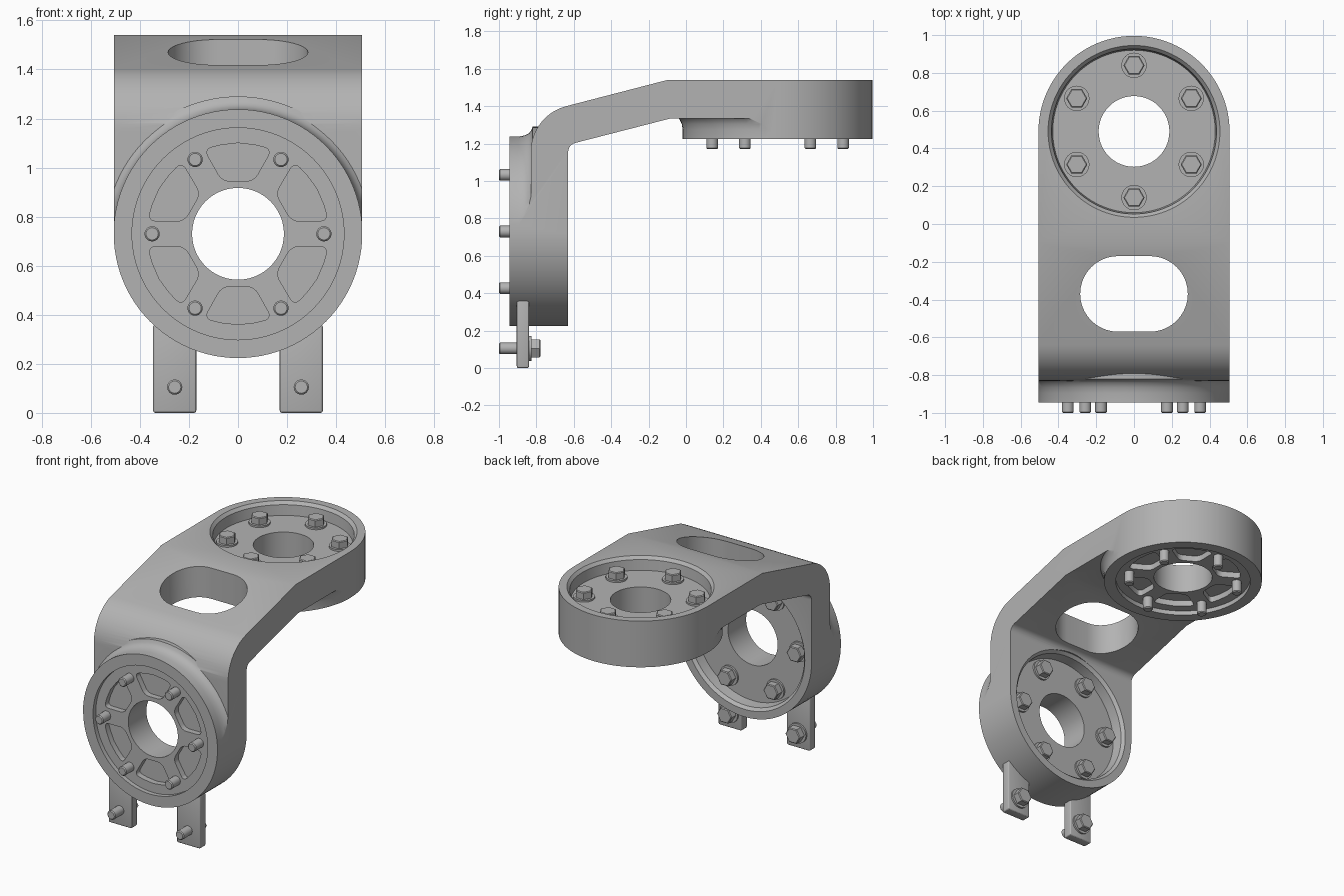
import bpy, bmesh, math
from mathutils import Matrix, Vector

if bpy.data.objects.get("Cube"):
    bpy.data.objects.remove(bpy.data.objects["Cube"])

metal = bpy.data.materials.new("grey_metal")
metal.use_nodes = True
GREY = (0.45, 0.45, 0.45, 1)
metal.diffuse_color = GREY
metal.node_tree.nodes["Principled BSDF"].inputs["Base Color"].default_value = GREY

# Flange frames: local z runs from the mating face to the bolt-head side
TOP = Matrix.Translation((0, 0.49, 1.225))
FRONT = Matrix.Translation((0, -0.945, 0.73)) @ Matrix.Rotation(-math.pi / 2, 4, 'X')
THICK = 0.315
R = 0.506
SIXTH = math.pi / 3


def finish(bm, name, matrix=Matrix()):
    bm.transform(matrix)
    bmesh.ops.recalc_face_normals(bm, faces=bm.faces)
    mesh = bpy.data.meshes.new(name)
    bm.to_mesh(mesh)
    bm.free()
    mesh.materials.append(metal)
    ob = bpy.data.objects.new(name, mesh)
    bpy.context.collection.objects.link(ob)
    return ob


def prism(bm, pts, z0, z1, round_corners=None, radius=0.03):
    """Extrude a flat outline from z0 to z1, optionally rounding chosen corners."""
    low = [bm.verts.new((x, y, z0)) for x, y in pts]
    high = [bm.verts.new((x, y, z1)) for x, y in pts]
    bm.faces.new(low)
    bm.faces.new(high)
    sides = []
    for i in range(len(pts)):
        j = (i + 1) % len(pts)
        bm.faces.new((low[i], low[j], high[j], high[i]))
        sides.append(bm.edges.get((low[i], high[i])))
    if round_corners:
        bmesh.ops.bevel(bm, geom=[sides[i] for i in round_corners], offset=radius,
                        segments=5, profile=0.5, affect='EDGES')


def lathe(bm, profile, matrix=Matrix(), steps=96):
    """Revolve (radius, z) points about local z, with flat end caps."""
    rings = []
    for r, z in profile:
        rings.append([bm.verts.new(matrix @ Vector((r * math.cos(a), r * math.sin(a), z)))
                      for a in (math.tau * k / steps for k in range(steps))])
    for a, b in zip(rings, rings[1:]):
        for k in range(steps):
            n = (k + 1) % steps
            bm.faces.new((a[k], a[n], b[n], b[k]))
    bm.faces.new(rings[0])
    bm.faces.new(rings[-1])


def arc(cx, cy, r, start, end, steps):
    return [(cx + r * math.cos(math.radians(start + (end - start) * k / steps)),
             cy + r * math.sin(math.radians(start + (end - start) * k / steps)))
            for k in range(steps + 1)]


def boolean(body, tool, operation):
    tool.hide_render = True
    mod = body.modifiers.new("cut", 'BOOLEAN')
    mod.operation, mod.solver, mod.object = operation, 'EXACT', tool
    bpy.context.view_layer.objects.active = body
    bpy.ops.object.modifier_apply(modifier=mod.name)
    bpy.data.objects.remove(tool)


def turned(name, profile, matrix):
    bm = bmesh.new()
    lathe(bm, profile)
    return finish(bm, name, matrix)


def smooth(ob):
    bpy.ops.object.select_all(action='DESELECT')
    ob.select_set(True)
    bpy.context.view_layer.objects.active = ob
    bpy.ops.object.shade_smooth_by_angle(angle=math.radians(28))


# Bent plate: side profile (y, z) extruded across x
side = [(-0.83, 0.1)] + arc(-0.577, 1.155, 0.253, 180, 104.5, 14)
side += [(-0.1, 1.54), (1.2, 1.54), (1.2, 1.335), (-0.08, 1.335)]
side += arc(-0.58, 1.155, 0.05, 104.5, 180, 6) + [(-0.63, 0.1)]
bm = bmesh.new()
prism(bm, side, -0.6, 0.6)
YZ_TO_X = Matrix(((0, 0, 1, 0), (1, 0, 0, 0), (0, 1, 0, 0), (0, 0, 0, 1)))
body = finish(bm, "bracket_body", YZ_TO_X)

# Flange bosses with a coved foot
boss = [(0.5075, 0), (0.5075, 0.05), (0.513, 0.08), (0.525, 0.105),
        (0.54, 0.117), (0.56, 0.125), (0.56, 0.2)]
for frame in (TOP, FRONT):
    boolean(body, turned("boss", boss, frame), 'UNION')

# Rounded ends of the bracket, seen from above and from the front
bm = bmesh.new()
prism(bm, [(-R, -1.2)] + [(R, -1.2)] + arc(0, 0.49, R, 0, 180, 48), -0.5, 2)
boolean(body, finish(bm, "top_outline"), 'INTERSECT')
bm = bmesh.new()
r = R + 0.0005
prism(bm, [(r, 2), (-r, 2)] + arc(0, 0.73, r, 180, 360, 48), -2, 2)
boolean(body, finish(bm, "front_outline", Matrix.Rotation(math.pi / 2, 4, 'X')), 'INTERSECT')

# Slot through the sloping web
bm = bmesh.new()
prism(bm, arc(0.085, -0.37, 0.2, -90, 90, 20) + arc(-0.085, -0.37, 0.2, 90, 270, 20), 1, 2)
boolean(body, finish(bm, "slot"), 'DIFFERENCE')

# Flange bore, bolt-head recess, mating recess and six pockets
pocket = [(0.215, -0.065), (0.345, -0.138), (0.362, -0.07), (0.37, 0),
          (0.362, 0.07), (0.345, 0.138), (0.215, 0.065)]
for frame in (TOP, FRONT):
    boolean(body, turned("bore", [(0.187, -0.2), (0.187, 0.5)], frame), 'DIFFERENCE')
    recess = [(0.43, THICK - 0.09), (0.437, THICK - 0.02), (0.455, THICK), (0.455, 0.4)]
    boolean(body, turned("head_recess", recess, frame), 'DIFFERENCE')
    boolean(body, turned("face_recess", [(0.432, -0.1), (0.432, 0.03)], frame), 'DIFFERENCE')
    bm = bmesh.new()
    for k in range(6):
        part = bmesh.new()
        prism(part, pocket, 0.01, 0.07, round_corners=(0, 1, 5, 6))
        part.transform(Matrix.Rotation(SIXTH * (k + 0.5) + (SIXTH / 2 if frame is TOP else 0), 4, 'Z'))
        temp = bpy.data.meshes.new("pocket")
        part.to_mesh(temp)
        part.free()
        bm.from_mesh(temp)
        bpy.data.meshes.remove(temp)
    boolean(body, finish(bm, "pockets", frame), 'DIFFERENCE')
smooth(body)


def bolt(name, frame, x, y, seat, tip):
    """Hex bolt with washer; the head sits at local z = seat."""
    bm = bmesh.new()
    at = Matrix.Translation((x, y, 0))
    lathe(bm, [(0.025, tip), (0.031, tip + 0.006), (0.031, seat)], at, 24)
    lathe(bm, [(0.067, seat - 0.002), (0.067, seat + 0.012)], at, 32)
    lathe(bm, [(0.056, seat + 0.012), (0.056, seat + 0.055), (0.05, seat + 0.06)], at, 6)
    smooth(finish(bm, name, frame))


# Flange bolts
for label, frame, turn in (("top", TOP, math.pi / 6), ("front", FRONT, 0)):
    for k in range(6):
        a = SIXTH * k + turn
        bolt(f"{label}_bolt_{k + 1}", frame, 0.35 * math.cos(a), 0.35 * math.sin(a),
             THICK - 0.09, -0.055)

# Two mounting tabs under the front flange, each with a bolt
for label, s in (("left", 1), ("right", -1)):
    bm = bmesh.new()
    bmesh.ops.create_cube(bm, size=1, matrix=Matrix.Translation((s * 0.258, -0.872, 0.18))
                          @ Matrix.Diagonal((0.176, 0.066, 0.36, 1)))
    bmesh.ops.bevel(bm, geom=bm.edges[:], offset=0.01, segments=3, profile=0.5, affect='EDGES')
    smooth(finish(bm, f"{label}_tab"))
    bolt(f"{label}_tab_bolt", FRONT, s * 0.258, 0.625, 0.106, -0.055)
